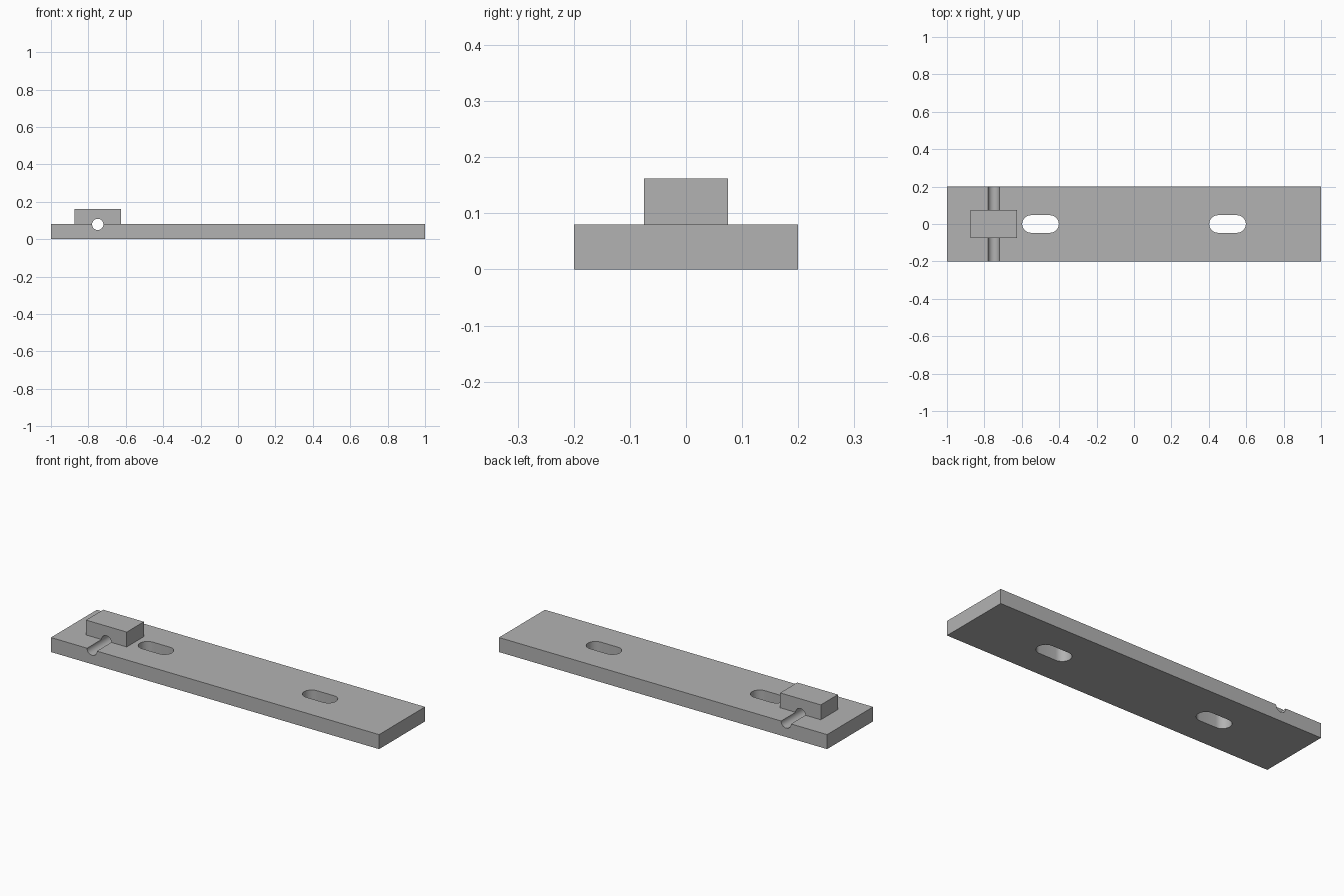
import bpy, bmesh
from math import cos, sin, pi, radians
from mathutils import Matrix

cube = bpy.data.objects.get("Cube")
if cube:
    bpy.data.objects.remove(cube, do_unlink=True)

grey = bpy.data.materials.new("plain_grey")
grey.use_nodes = True
colour = (0.45, 0.45, 0.45, 1)
grey.diffuse_color = colour
grey.node_tree.nodes["Principled BSDF"].inputs["Base Color"].default_value = colour

PLATE_TOP = 0.08
BLOCK_X = -0.75


def finish(name, bm):
    bmesh.ops.recalc_face_normals(bm, faces=bm.faces)
    mesh = bpy.data.meshes.new(name)
    bm.to_mesh(mesh)
    bm.free()
    mesh.materials.append(grey)
    obj = bpy.data.objects.new(name, mesh)
    bpy.context.collection.objects.link(obj)
    return obj


def box(name, x, size, z0):
    bm = bmesh.new()
    place = Matrix.Translation((x, 0, z0 + size[2] / 2))
    bmesh.ops.create_cube(bm, size=1, matrix=place @ Matrix.Diagonal((*size, 1)))
    return finish(name, bm)


def slot_cutter(name, x, half_length, radius, steps=16):
    # Rounded slot outline pulled up through the plate
    bm = bmesh.new()
    outline = []
    for side in (1, -1):
        for i in range(steps + 1):
            a = pi * i / steps - side * pi / 2
            outline.append(bm.verts.new((x + side * (half_length - radius) + radius * cos(a),
                                         radius * sin(a), -0.1)))
    face = bm.faces.new(outline)
    top = bmesh.ops.extrude_face_region(bm, geom=[face])["geom"]
    bmesh.ops.translate(bm, vec=(0, 0, 0.3),
                        verts=[v for v in top if isinstance(v, bmesh.types.BMVert)])
    return finish(name, bm)


def bore_cutter(name, radius):
    # Round bore running front to back along the top of the plate
    bm = bmesh.new()
    bmesh.ops.create_cone(bm, cap_ends=True, segments=48, radius1=radius, radius2=radius, depth=1,
                          matrix=Matrix.Translation((BLOCK_X, 0, PLATE_TOP - 0.001))
                          @ Matrix.Rotation(pi / 2, 4, "X"))
    return finish(name, bm)


def cut(obj, cutters):
    bpy.ops.object.select_all(action="DESELECT")
    bpy.context.view_layer.objects.active = obj
    obj.select_set(True)
    for cutter in cutters:
        mod = obj.modifiers.new("cut", "BOOLEAN")
        mod.operation = "DIFFERENCE"
        mod.solver = "EXACT"
        mod.object = cutter
        bpy.ops.object.modifier_apply(modifier=mod.name)
    bpy.ops.object.shade_smooth_by_angle(angle=radians(30))


# Solid parts
plate = box("base_plate", 0, (2, 0.4, PLATE_TOP), 0)
block = box("raised_block", BLOCK_X, (0.248, 0.149, 0.082), PLATE_TOP)

# Bore and mounting slots
bore = bore_cutter("bore_cutter", 0.03)
slots = [slot_cutter("slot_cutter", x, 0.098, 0.047) for x in (-0.5, 0.5)]
cut(plate, [bore, *slots])
cut(block, [bore])

for cutter in (bore, *slots):
    cutter.hide_render = True
    bpy.data.objects.remove(cutter, do_unlink=True)
